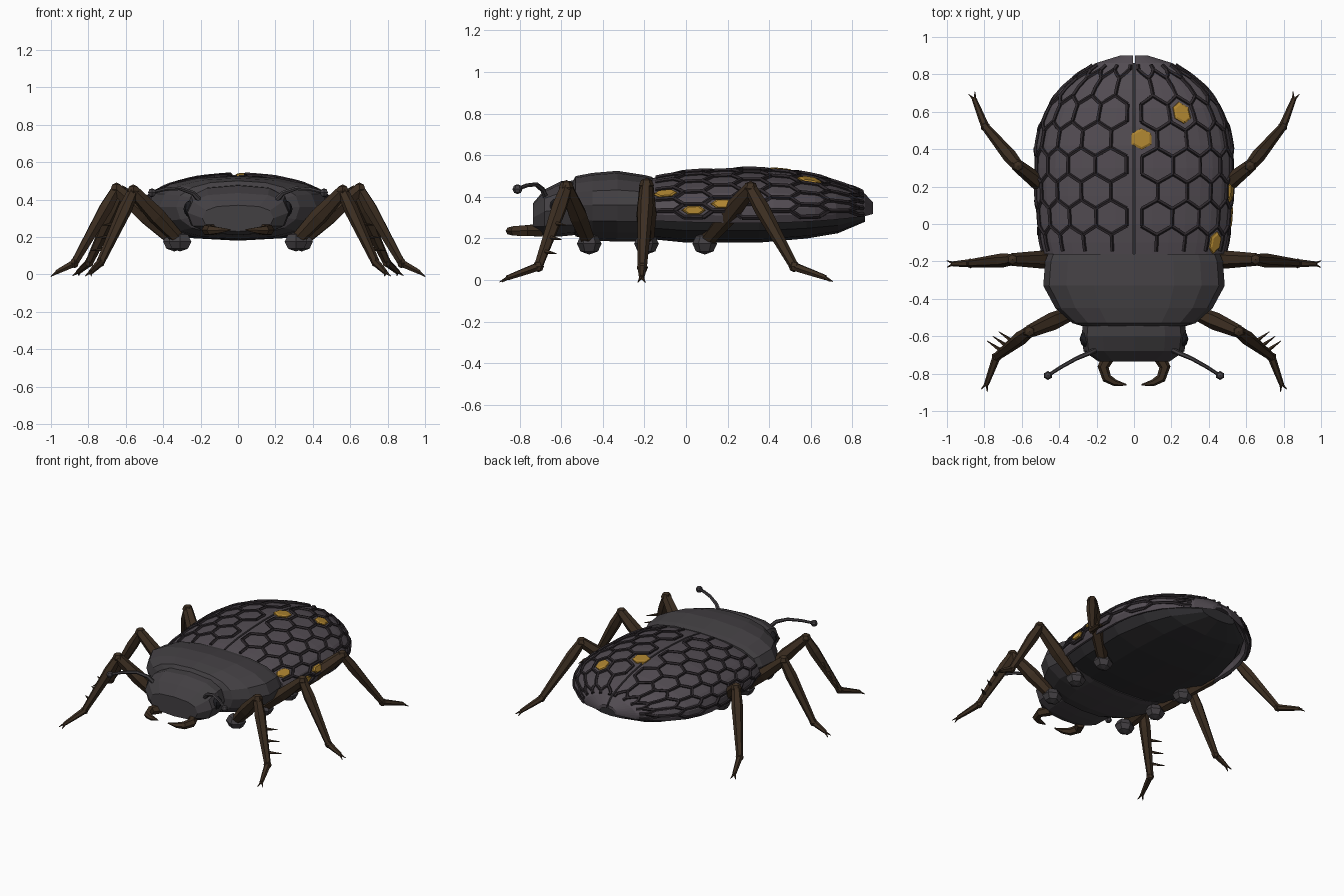
import bpy, bmesh
from math import sin, cos, pi, tau
from mathutils import Vector as V

if "Cube" in bpy.data.objects:
    bpy.data.objects.remove(bpy.data.objects["Cube"])


def material(name, r, g, b):
    m = bpy.data.materials.new(name)
    m.diffuse_color = (r, g, b, 1)
    m.use_nodes = True
    m.node_tree.nodes["Principled BSDF"].inputs["Base Color"].default_value = m.diffuse_color
    return m


SHELL = material("shell", .085, .072, .085)
THORAX = material("thorax", .055, .05, .055)
BELLY = material("belly", .028, .027, .03)
RIDGE = material("ridge", .025, .02, .024)
LEG = material("leg", .045, .027, .015)
GOLD = material("gold", .42, .23, .03)
EYE = material("eye", .012, .012, .015)


def make(name, bm, mat):
    bmesh.ops.recalc_face_normals(bm, faces=bm.faces)
    me = bpy.data.meshes.new(name)
    bm.to_mesh(me)
    bm.free()
    ob = bpy.data.objects.new(name, me)
    bpy.context.collection.objects.link(ob)
    me.materials.append(mat)
    return ob


def skin(bm, rings):
    """Bridge equal-sized closed rings and cap both ends."""
    rings = [[bm.verts.new(p) for p in r] for r in rings]
    n = len(rings[0])
    for a, b in zip(rings, rings[1:]):
        for i in range(n):
            bm.faces.new((a[i], a[(i + 1) % n], b[(i + 1) % n], b[i]))
    bm.faces.new(rings[0])
    bm.faces.new(rings[-1])


def tube(bm, pts, radii, n=6):
    pts = [V(p) for p in pts]
    rings = []
    for i, (p, r) in enumerate(zip(pts, radii)):
        d = (pts[min(i + 1, len(pts) - 1)] - pts[max(i - 1, 0)]).normalized()
        u = d.cross(V((0, 0, 1)) if abs(d.z) < .95 else V((0, 1, 0))).normalized()
        w = d.cross(u)
        rings.append([p + r * (cos(tau * k / n) * u + sin(tau * k / n) * w) for k in range(n)])
    skin(bm, rings)


def ball(bm, c, r, seg=6, rings=4, squash=(1, 1, 1)):
    vs = bmesh.ops.create_uvsphere(bm, u_segments=seg, v_segments=rings, radius=r)["verts"]
    for v in vs:
        v.co = V([a * b for a, b in zip(v.co, squash)]) + V(c)


def spow(v, e):
    return abs(v) ** e * (1 if v > 0 else -1)


def body(name, sections, mat, n=16, e=.85):
    """Loft along y; section = (y, half width, bottom z, middle z, top z)."""
    bm = bmesh.new()
    rings = []
    for y, w, zb, zm, zt in sections:
        ring = []
        for k in range(n):
            s, c = sin(tau * k / n), cos(tau * k / n)
            c = 0 if abs(c) < 1e-6 else c
            h = zt - zm if c > 0 else zm - zb
            ring.append((w * spow(s, e), y, zm + h * spow(c, e)))
        rings.append(ring)
    skin(bm, rings)
    return make(name, bm, mat)


# Body masses
body("thorax", [(-.545, .28, .23, .36, .475), (-.53, .33, .21, .36, .50), (-.45, .42, .19, .36, .515),
                (-.33, .485, .185, .36, .525), (-.2, .475, .185, .36, .505), (-.16, .46, .19, .36, .495)], THORAX)
body("head", [(-.5, .27, .22, .34, .48), (-.6, .28, .21, .34, .475), (-.68, .27, .21, .33, .435),
              (-.735, .19, .23, .30, .37)], THORAX, 12, .75)
body("abdomen", [(-.2, .43, .2, .32, .42), (0, .47, .18, .31, .44), (.35, .48, .18, .31, .44),
                 (.58, .42, .2, .31, .42), (.73, .33, .225, .31, .39), (.86, .14, .28, .32, .36)], BELLY, 12)

# Wing case surface: y, half width, height above z = .33
PROF = [(-.16, .475, .16), (-.1, .49, .172), (0, .505, .187), (.15, .515, .197), (.3, .52, .202), (.42, .515, .198),
        (.52, .495, .188), (.62, .455, .17), (.72, .385, .142), (.8, .29, .112), (.86, .2, .085), (.9, .07, .042)]


def surf(t, y, off=0):
    y = min(max(y, PROF[0][0]), PROF[-1][0])
    for (a, w0, h0), (b, w1, h1) in zip(PROF, PROF[1:]):
        if y <= b:
            f = (y - a) / (b - a)
            w, h = w0 + f * (w1 - w0), h0 + f * (h1 - h0)
            break
    return V((.006 + (w + off) * sin(t), y, .33 + (h + off) * cos(t)))


STEP, ROW, R = .33, .1395, .093
CORNERS = [(STEP / 2 * a, R * b) for a, b in ((0, 1), (1, .5), (1, -.5), (0, -1), (-1, -.5), (-1, .5))]

for sx, side in ((1, "right"), (-1, "left")):
    flip = V((sx, 1, 1))
    # Wing case shell
    bm = bmesh.new()
    ts = [1.85 * i / 10 for i in range(11)]
    grid = [[bm.verts.new(surf(t, p[0]) * flip) for t in ts] for p in PROF]
    inner = [[bm.verts.new(surf(t, p[0], -.022) * flip) for t in ts] for p in PROF]
    for i in range(len(PROF) - 1):
        for j in range(10):
            for g in (grid, inner):
                bm.faces.new((g[i][j], g[i][j + 1], g[i + 1][j + 1], g[i + 1][j]))
    rim = lambda g: (g[0] + [r[-1] for r in g[1:]] + g[-1][-2::-1] + [r[0] for r in g[-2:0:-1]])
    a, b = rim(grid), rim(inner)
    for i in range(len(a)):
        k = (i + 1) % len(a)
        bm.faces.new((a[i], a[k], b[k], b[i]))
    make(side + "_wing_case", bm, SHELL)

    # Honeycomb ridges
    edges = {}
    for i in range(-2, 7):
        for k in range(-1, 7):
            tc, yc = .067 + STEP * k + (STEP / 2 if i % 2 == 0 else 0), .594 - ROW * i
            pts = [(tc + a, yc + b) for a, b in CORNERS]
            for p, q in zip(pts, pts[1:] + pts[:1]):
                if min(p[0], q[0]) < .05 or max(p[0], q[0]) > 1.78:
                    continue
                p, q = [(t, min(max(y, -.145), .85)) for t, y in (p, q)]
                if abs(p[1] - q[1]) > .01:
                    key = tuple(sorted((round(t * 20), round(y * 50)) for t, y in (p, q)))
                    edges[key] = (p, q)
    bm = bmesh.new()
    for p, q in edges.values():
        mid = ((p[0] + q[0]) / 2, (p[1] + q[1]) / 2)
        tube(bm, [surf(*s, .004) * flip for s in (p, mid, q)], [.011] * 3, 5)
    make(side + "_honeycomb_ridges", bm, RIDGE)

    # Legs: hip, knee, ankle, toe
    for name, hip, knee, ankle, toe in (
            ("front", (.31, -.465, .18), (.56, -.575, .445), (.735, -.71, .065), (.79, -.86, .01)),
            ("middle", (.34, -.19, .18), (.65, -.19, .455), (.875, -.21, .06), (.97, -.213, .012)),
            ("hind", (.34, .09, .18), (.62, .31, .44), (.795, .52, .065), (.855, .67, .012))):
        h, k, a, t = [V(p) * flip for p in (hip, knee, ankle, toe)]
        bm = bmesh.new()
        tube(bm, [h, h.lerp(k, .5), k], [.035, .048, .034])
        ball(bm, k, .036)
        tube(bm, [k, k.lerp(a, .25), a], [.03, .038, .022])
        ball(bm, a, .027)
        tube(bm, [a, a.lerp(t, .5), t], [.022, .018, .013])
        d = (t - a).normalized()
        s = d.cross(V((0, 0, 1))).normalized()
        for e in (-1, 1):
            tube(bm, [t - d * .01, t + d * .034 + s * e * .018 - V((0, 0, .008))], [.01, .002], 5)
        if name == "front":
            for f in (.45, .63, .81):
                b = k.lerp(a, f)
                tube(bm, [b, b + V((sx * .085, .06, -.01))], [.014, .002], 5)
        make(f"{side}_{name}_leg", bm, LEG)
        bm = bmesh.new()
        ball(bm, h - V((0, 0, .005)), .07, 6, 4, (1, .85, .75))
        make(f"{side}_{name}_hip", bm, THORAX)

    # Eye, antenna, jaw
    bm = bmesh.new()
    ball(bm, V((.255, -.615, .35)) * flip, .045, 8, 6, (.8, 1, 1))
    make(side + "_eye", bm, EYE)
    bm = bmesh.new()
    path = [(.2, -.67, .39), (.24, -.69, .435), (.31, -.72, .46), (.39, -.765, .455), (.46, -.81, .437)]
    tube(bm, [V(p) * flip for p in path], [.015, .013, .011, .01, .009])
    ball(bm, V(path[-1]) * flip, .024)
    make(side + "_antenna", bm, THORAX)
    bm = bmesh.new()
    path = [(.13, -.7, .24), (.165, -.765, .238), (.145, -.825, .236), (.1, -.85, .236), (.04, -.86, .238)]
    tube(bm, [V(p) * flip for p in path], [.035, .03, .026, .018, .004])
    make(side + "_jaw", bm, LEG)

# Gold plates on the right wing case
bm = bmesh.new()
for t, y in ((.067, .455), (.562, .594), (1.057, -.1), (1.387, .176), (1.54, .037)):
    ring = lambda f, off: [surf(t + a * f, y + b * f, off) for a, b in CORNERS]
    skin(bm, [ring(.62, -.01), ring(.62, .008), ring(.48, .014)])
make("gold_plates", bm, GOLD)
